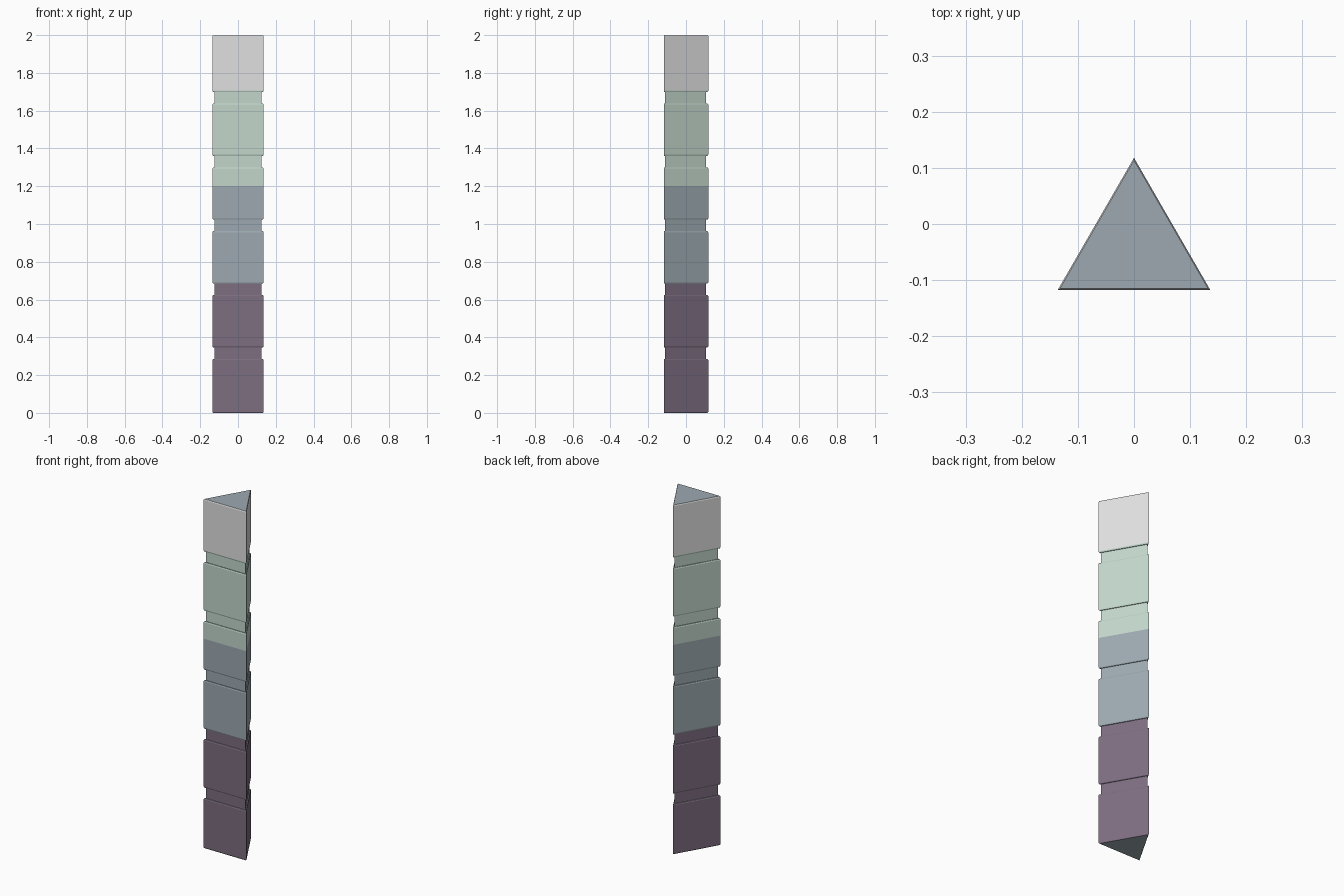
import bpy, bmesh, math

if "Cube" in bpy.data.objects:
    bpy.data.objects.remove(bpy.data.objects["Cube"])

RADIUS = 0.157            # centre to corner of the triangle
CENTRE_Y = -0.039
GROOVES = [0.286 + 0.338 * i for i in range(5)]
GROOVE_H = 0.061


def srgb(h):
    vals = [int(h[i:i + 2], 16) / 255 for i in (0, 2, 4)]
    return [v / 12.92 if v <= 0.04045 else ((v + 0.055) / 1.055) ** 2.4 for v in vals] + [1]


mats = []
for name, code in [("slate", "9CA9B0"), ("purple", "7D6D80"),
                   ("pale_green", "C2D6CB"), ("light_grey", "E0E0E0")]:
    m = bpy.data.materials.new(name)
    m.diffuse_color = srgb(code)
    m.use_nodes = True
    m.node_tree.nodes["Principled BSDF"].inputs["Base Color"].default_value = m.diffuse_color
    mats.append(m)

# Profile of (height, scale): chamfered blocks separated by recessed necks
C, S, NECK = 0.006, 0.972, 0.92
profile = [(0, S), (C, 1)]
for z in GROOVES:
    t = z + GROOVE_H
    profile += [(z - C, 1), (z, S), (z, NECK), (t, NECK), (t, S), (t + C, 1)]
profile += [(1.2, 1), (1.707, 1), (2 - C, 1), (2, S)]
# colour boundaries slot into the profile by height; stable sort keeps ledges in order
profile.sort(key=lambda p: p[0])

bm = bmesh.new()
rings = []
for z, s in profile:
    rings.append([bm.verts.new((RADIUS * s * math.cos(a), CENTRE_Y + RADIUS * s * math.sin(a), z))
                  for a in (math.radians(90 + 120 * k) for k in range(3))])
bm.faces.new(rings[0][::-1])
bm.faces.new(rings[-1])
for lo, hi in zip(rings, rings[1:]):
    for k in range(3):
        n = (k + 1) % 3
        bm.faces.new((lo[k], lo[n], hi[n], hi[k]))
bm.normal_update()

# Ledges and ends are slate; walls are coloured in bands by height
for f in bm.faces:
    z = f.calc_center_median().z
    if abs(f.normal.z) > 0.9:
        f.material_index = 0
    elif z < 0.685:
        f.material_index = 1
    elif z < 1.2:
        f.material_index = 0
    elif z < 1.707:
        f.material_index = 2
    else:
        f.material_index = 3

me = bpy.data.meshes.new("banded_column")
bm.to_mesh(me)
bm.free()
for m in mats:
    me.materials.append(m)
bpy.context.collection.objects.link(bpy.data.objects.new("banded_column", me))
